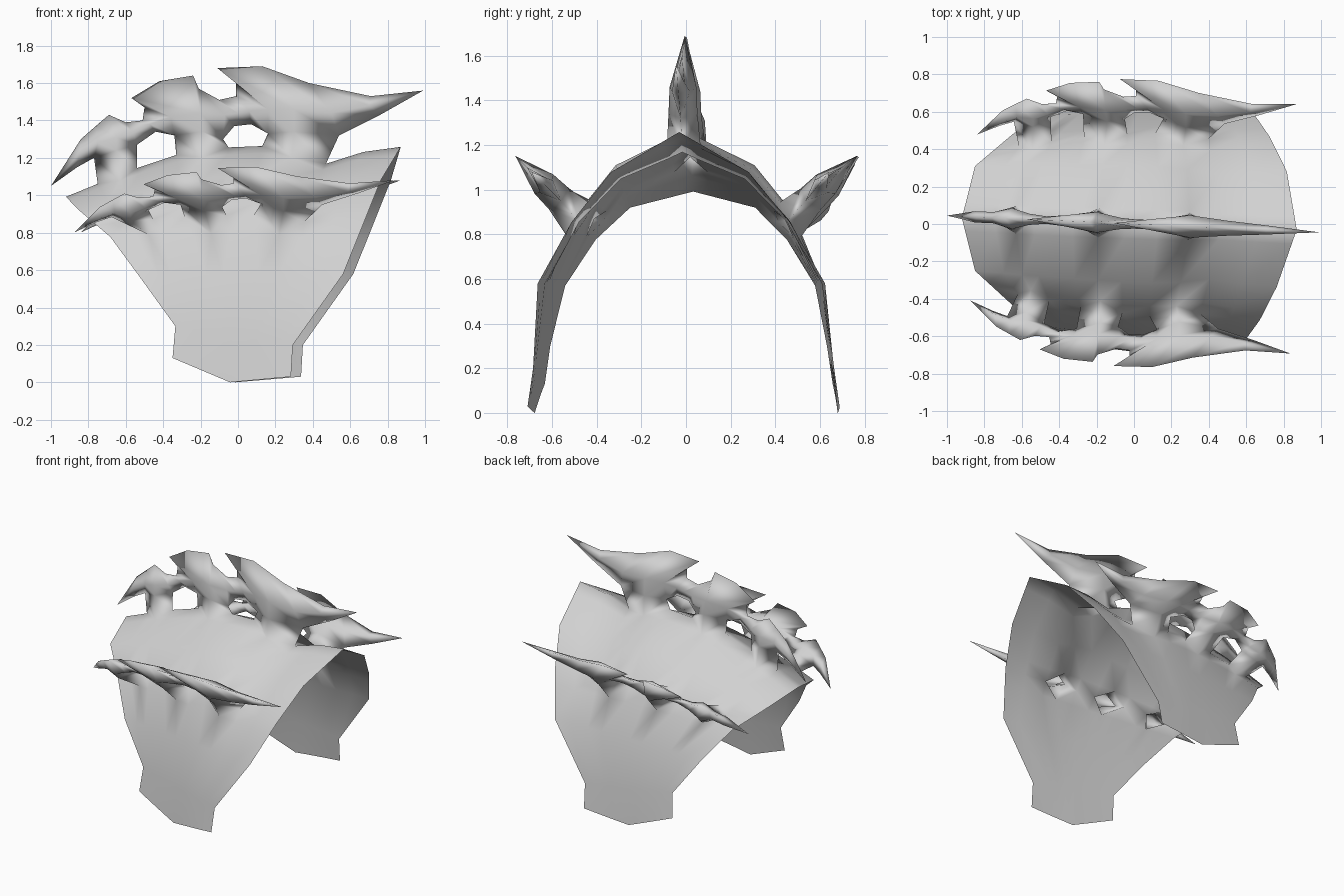
import bpy, bmesh, math
from mathutils import Vector

if "Cube" in bpy.data.objects:
    bpy.data.objects.remove(bpy.data.objects["Cube"])

bm = bmesh.new()
cache = {}


def vert(x, y, z):
    key = (round(x, 4), round(y, 4), round(z, 4))
    if key not in cache:
        cache[key] = bm.verts.new(key)
    return cache[key]


def face(*vs):
    ring = list(dict.fromkeys(vs))
    if len(ring) > 2 and not bm.faces.get(ring):
        bm.faces.new(ring)


# Arched shell: half profile from ridge to hem (rear edge, middle, front edge)
REAR = [(-.92, 0, .99), (-.85, .28, .92), (-.68, .43, .775), (-.53, .56, .57), (-.335, .62, .30), (-.35, .645, .13)]
MID = [(0, 1.235), (.31, 1.10), (.48, .89), (.605, .58), (.655, .25), (.68, 0)]
FRONT = [(.87, 0, 1.26), (.79, .31, 1.08), (.70, .49, .855), (.59, .645, .58), (.32, .675, .2), (.31, .70, .03)]
# Columns: outer edges plus left, centre and right of each of three stems
COLS = [(x + .92) / 1.79 for x in (-.92, -.75, -.64, -.54, -.33, -.19, -.05, .13, .30, .47, .67, .87)]
HALF = [.25, 1, 1.7, 2, 2.3, 3, 4, 5]
ROWS = [-t for t in reversed(HALF)] + [0] + HALF


def lerp(table, t):
    i = min(int(t), 4)
    return Vector(table[i]).lerp(Vector(table[i + 1]), t - i)


def shell_point(t, f):
    u = abs(t)
    # rows near the side fins rise toward the rear
    a = lerp(REAR, u - .45 * max(0, 1 - abs(u - 2)))
    b, c = lerp(MID, u), lerp(FRONT, u)
    x = a.x + (c.x - a.x) * f + .027 * f * max(-1, min(1, t))
    wa, wb, wc = (1 - f) * (1 - 2 * f), 4 * f * (1 - f), f * (2 * f - 1)
    y = a.y * wa + b.x * wb + c.y * wc
    z = a.z * wa + b.y * wb + c.z * wc
    if u == 5:  # pointed hem
        z = .13 * (1 - f / COLS[6]) if f < COLS[6] else .03 * (f - COLS[6]) / (1 - COLS[6])
    # raised back and shallow trough behind the front rim
    lift = .04 * math.exp(-((f - .35) / .2) ** 2) * max(0, 1 - u)
    lift -= .11 * math.exp(-((f - .79) / .1) ** 2) * max(0, 1 - u / 3.2)
    r = math.hypot(y, z - .5) or 1
    y, z = y + lift * y / r, z + lift * (z - .5) / r
    return x, math.copysign(y, t) - .035 * x, max(z, 0)


grid = [[vert(*shell_point(t, f)) for f in COLS] for t in ROWS]
FIN_ROWS = [ROWS.index(t) for t in (-2, 0, 2)]
STEM_COLS = (2, 5, 8)

for i in range(len(ROWS) - 1):
    for j in range(len(COLS) - 1):
        quad = [(i, j), (i, j + 1), (i + 1, j + 1), (i + 1, j)]
        # stems open into the shell through diamond holes
        hole = {(r, c) for r in FIN_ROWS for c in STEM_COLS}
        ring = [grid[r][c] for r, c in quad if (r, c) not in hole]
        face(*ring)

# Fin stations: top x z, middle x z half-thickness, lower x z, shell column
# Two-value stations are tips, or extra top points on the previous station
FIN = [
    (-1, 1.05),
    (-.84, 1.30, -.85, 1.22, .03, -.86, 1.15, None),
    (-.76, 1.37, -.75, 1.28, .03, -.77, 1.20, 1),
    (-.69, 1.43, -.65, 1.31, .055, -.65, 1.24, 2),
    (-.60, 1.39, -.56, 1.33, .03, -.54, 1.27, 3),
    (-.51, 1.40, -.47, 1.38, .02, -.44, 1.34, None),
    (-.50, 1.47, -.36, 1.42, .03, -.34, 1.32, 4),
    (-.57, 1.52),
    (-.42, 1.61, -.20, 1.44, .055, -.19, 1.34, 5),
    (-.24, 1.64),
    (-.21, 1.57, -.07, 1.43, .03, -.08, 1.30, 6),
    (-.10, 1.51, 0, 1.44, .025, -.02, 1.37, None),
    (-.01, 1.53, .06, 1.45, .025, .07, 1.38, None),
    (-.01, 1.60, .16, 1.46, .035, .16, 1.33, 7),
    (-.11, 1.68),
    (.13, 1.69, .30, 1.46, .06, .30, 1.34, 8),
    (.38, 1.60, .50, 1.44, .04, .54, 1.32, 9),
    (.71, 1.53, .70, 1.48, .025, .76, 1.43, None),
    (.99, 1.56),
]


def build_fin(row, side, scale, shift, yaw, push):
    a = side * math.radians(45.5)

    def place(x, z, s):
        d = (z - 1.23) * (.78 if side else 1)
        x = x * scale + shift
        y = side * .509 + d * math.sin(a) + s * math.cos(a) + yaw * x + push
        h = (.9 if side else 1.23) + d * math.cos(a) - s * math.sin(a)
        return vert(x, y, h)

    for sign in (-1, 1):
        prev = None
        for n, st in enumerate(FIN):
            top = place(st[0], st[1], 0)
            if n in (0, len(FIN) - 1):
                cur = (top, top, top, None)
            elif len(st) == 2:
                cur = (top,) + prev[1:]
            else:
                col = st[7]
                centre = col in STEM_COLS
                mid = place(st[2], st[3], sign * st[4])
                low = place(st[5], st[6], sign * (st[4] + .005) if centre else 0)
                base = None if col is None else grid[row + (sign if centre else 0)][col]
                cur = (top, mid, low, base)
            if prev:
                for k in range(3):
                    strip = (prev[k], cur[k], cur[k + 1], prev[k + 1])
                    if None not in strip:
                        face(*strip)
            prev = cur


build_fin(FIN_ROWS[0], -1, .86, -.015, 0, 0)
build_fin(FIN_ROWS[1], 0, 1, 0, -.045, 0)
build_fin(FIN_ROWS[2], 1, .86, .02, -.07, .01)

# Remove unused hole centres and face the shell outward
bmesh.ops.delete(bm, geom=[v for v in bm.verts if not v.link_faces], context='VERTS')
bmesh.ops.recalc_face_normals(bm, faces=bm.faces[:])
bm.normal_update()
hem = max(bm.faces, key=lambda f: f.calc_center_median().y - 2 * f.calc_center_median().z)
if hem.normal.y < 0:
    bmesh.ops.reverse_faces(bm, faces=bm.faces[:])
for f in bm.faces:
    f.smooth = True

mesh = bpy.data.meshes.new("finned_shell")
bm.to_mesh(mesh)
bm.free()
obj = bpy.data.objects.new("finned_shell", mesh)
bpy.context.collection.objects.link(obj)
grey = bpy.data.materials.new("light_grey")
grey.diffuse_color = (.64, .64, .64, 1)
grey.use_nodes = True
grey.node_tree.nodes["Principled BSDF"].inputs["Base Color"].default_value = grey.diffuse_color
mesh.materials.append(grey)
